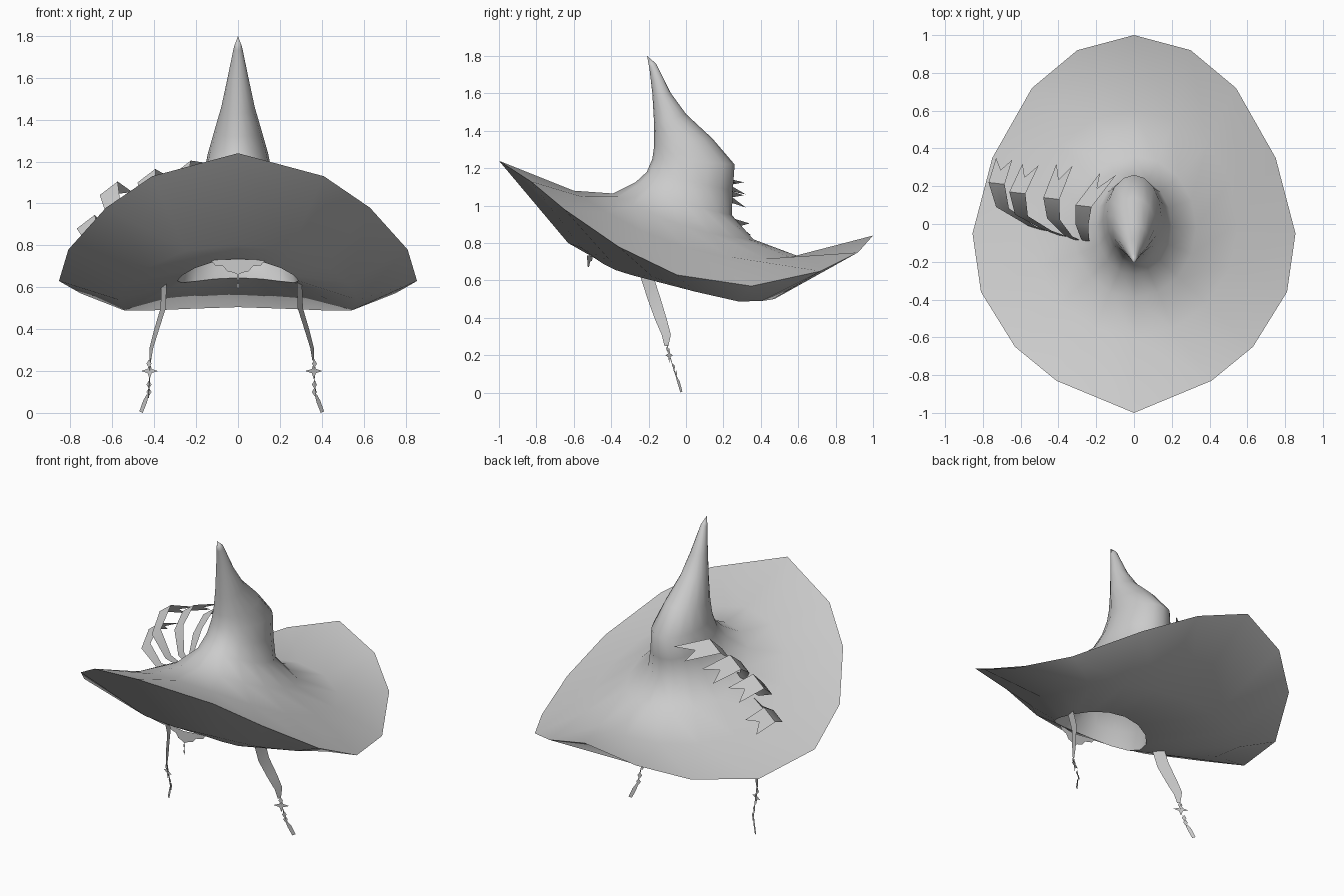
import bpy, bmesh, math
from mathutils import Vector

cube = bpy.data.objects.get("Cube")
if cube:
    bpy.data.objects.remove(cube, do_unlink=True)

felt = bpy.data.materials.new("light grey")
felt.use_nodes = True
GREY = (0.6, 0.6, 0.6, 1)
felt.diffuse_color = GREY
felt.node_tree.nodes["Principled BSDF"].inputs["Base Color"].default_value = GREY


def finish(bm, name, angle=None):
    """Turn a bmesh into a named object, optionally smooth shaded."""
    bmesh.ops.recalc_face_normals(bm, faces=bm.faces)
    mesh = bpy.data.meshes.new(name)
    bm.to_mesh(mesh)
    bm.free()
    mesh.materials.append(felt)
    obj = bpy.data.objects.new(name, mesh)
    bpy.context.collection.objects.link(obj)
    if angle:
        bpy.ops.object.select_all(action='DESELECT')
        obj.select_set(True)
        bpy.context.view_layer.objects.active = obj
        bpy.ops.object.shade_smooth_by_angle(angle=math.radians(angle))
    return obj


SIDES = 16


def ring(front_y, front_z, back_y, back_z, half_width, sag):
    """Tilted oval ring given by its front and back points."""
    pts = []
    for i in range(SIDES):
        a = 2 * math.pi * i / SIDES
        c, s = math.cos(a), math.sin(a)
        pts.append((half_width * s,
                    (front_y + back_y) / 2 + (front_y - back_y) / 2 * c,
                    (front_z + back_z) / 2 + (front_z - back_z) / 2 * c + sag * s * s))
    return pts


def mirrored(half):
    """Close a half outline, running front to back, across the middle."""
    return half + [(-x, y, z) for x, y, z in half[-2:0:-1]]


# Hat: crown, brim, underside and head cavity lofted as one skin
crown = [ring(*r) for r in (
    (-.195, 1.73, -.16, 1.76, .02, 0),
    (-.18, 1.6, -.08, 1.6, .05, 0),
    (-.17, 1.43, 0, 1.49, .08, 0),
    (-.17, 1.32, .14, 1.36, .115, 0),
    (-.18, 1.25, .26, 1.22, .145, 0),
    (-.21, 1.18, .25, 1.08, .165, 0),
    (-.27, 1.125, .245, .95, .2, -.02),
    (-.39, 1.065, .36, .82, .33, -.05),
    (-.6, 1.08, .6, .73, .55, -.13))]
edge = mirrored([(0, -1, 1.24), (.41, -.83, 1.13), (.63, -.65, .98), (.81, -.36, .78),
                 (.855, -.05, .63), (.75, .35, .57), (.54, .72, .65), (.3, .92, .75),
                 (0, 1, .84)])
underside = mirrored([(0, -.63, .8), (.25, -.56, .775), (.42, -.4, .7), (.53, -.18, .62),
                      (.57, .05, .54), (.54, .28, .488), (.4, .4, .49), (.21, .46, .498),
                      (0, .48, .505)])
cavity = [ring(*r) for r in (
    (-.51, .735, -.08, .645, .29, -.06),
    (-.47, .8, 0, .7, .27, -.03),
    (-.36, .94, .1, .84, .17, 0))]

bm = bmesh.new()
tip = bm.verts.new((0, -.208, 1.8))
lining = bm.verts.new((0, -.1, .94))
loops = [[bm.verts.new(p) for p in pts] for pts in crown + [edge, underside] + cavity]
for i in range(SIDES):
    j = (i + 1) % SIDES
    bm.faces.new((tip, loops[0][i], loops[0][j]))
    bm.faces.new((lining, loops[-1][j], loops[-1][i]))
    for a, b in zip(loops, loops[1:]):
        bm.faces.new((a[i], b[i], b[j], a[j]))
finish(bm, "hat", 50)


def strip(name, path, widths, across, notch=0):
    """Ribbon along a path; a notch cuts a swallowtail into its end."""
    bm = bmesh.new()
    across = Vector(across)
    rows = []
    for p, w in zip(path, widths):
        p = Vector(p)
        rows.append([bm.verts.new(p + across * w * k) for k in (0, .5, 1)])
    if notch:
        rows[-1][1].co = rows[-1][1].co.lerp(rows[-2][1].co, notch)
    for a, b in zip(rows, rows[1:]):
        for k in range(2):
            bm.faces.new((a[k], a[k + 1], b[k + 1], b[k]))
    return finish(bm, name, 40)


# Curled ribbon fan on the right of the brim, gathered beside the crown
fan = [
    [(-.4, -.06, .84), (-.56, -.01, .79), (-.73, .09, .82), (-.77, .22, .88), (-.73, .35, .84)],
    [(-.34, -.08, .87), (-.48, -.03, .87), (-.63, .05, .95), (-.66, .17, 1.04), (-.59, .32, .99)],
    [(-.28, -.1, .91), (-.37, -.06, .93), (-.46, .03, 1.03), (-.48, .14, 1.1), (-.41, .32, 1.06)],
    [(-.24, -.11, .93), (-.28, -.08, .98), (-.31, 0, 1.06), (-.31, .1, 1.14), (-.18, .27, 1.12)]]
for n, path in enumerate(fan, 1):
    strip(f"ribbon_curl_{n}", path, (.3, .5, .8, 1, 1), (.085, -.01, .065), .45)


def plate(name, outline, center, depth):
    """Flat ornament facing the front; depth gives its y offset along x."""
    bm = bmesh.new()
    cx, cy, cz = center
    bm.faces.new([bm.verts.new((cx + x, cy + depth(x), cz + z)) for x, z in outline])
    finish(bm, name)


star = []
for k in range(8):
    r = .014 if k % 2 else .04
    star.append((r * math.cos(k * math.pi / 4), r * math.sin(k * math.pi / 4)))
diamond = [(.012, 0), (0, .02), (-.012, 0), (0, -.02)]

# Hanging straps with a star, beads and a tassel on each side
for side, sign in (("left", 1), ("right", -1)):
    def at(x, y, z):
        return (sign * (x + .03) - .03, y, z)

    def turned(x):
        return sign * x * .5
    strip(f"strap_{side}",
          [at(.28, -.25, .64), at(.285, -.205, .5), at(.32, -.165, .39), at(.345, -.13, .31),
           at(.355, -.115, .25)],
          (1, 1, .9, .7, .3), (sign * .025, .07, 0))
    strip(f"cord_{side}", [at(.36, -.105, .26), at(.362, -.09, .2), at(.37, -.05, .07)],
          (1, 1, 1), (.004, .004, 0))
    plate(f"star_{side}", star, at(.362, -.09, .2), turned)
    for n, z in enumerate((.235, .135, .1)):
        plate(f"bead_{side}_{n + 1}", diamond, at(.365, -.1 + (.235 - z) * .35, z), turned)
    strip(f"tassel_{side}", [at(.367, -.055, .085), at(.375, -.045, .05), at(.395, -.03, 0)],
          (.5, 1, .9), (sign * .018, .012, .008))

# Scalloped trim with a small pendant at the front of the opening
scallop = [(.13, .73), (.11, .705), (.07, .7), (.05, .675), (.02, .67), (0, .66)]
outline = scallop + [(-x, z) for x, z in scallop[-2::-1]] + [(0, .735)]
plate("front_trim", outline, (0, -.53, 0), lambda x: abs(x) * .25)
for n, z in enumerate((.645, .608)):
    plate(f"pendant_{n + 1}", [(x / 2, h) for x, h in diamond], (0, -.53, z), lambda x: 0)
